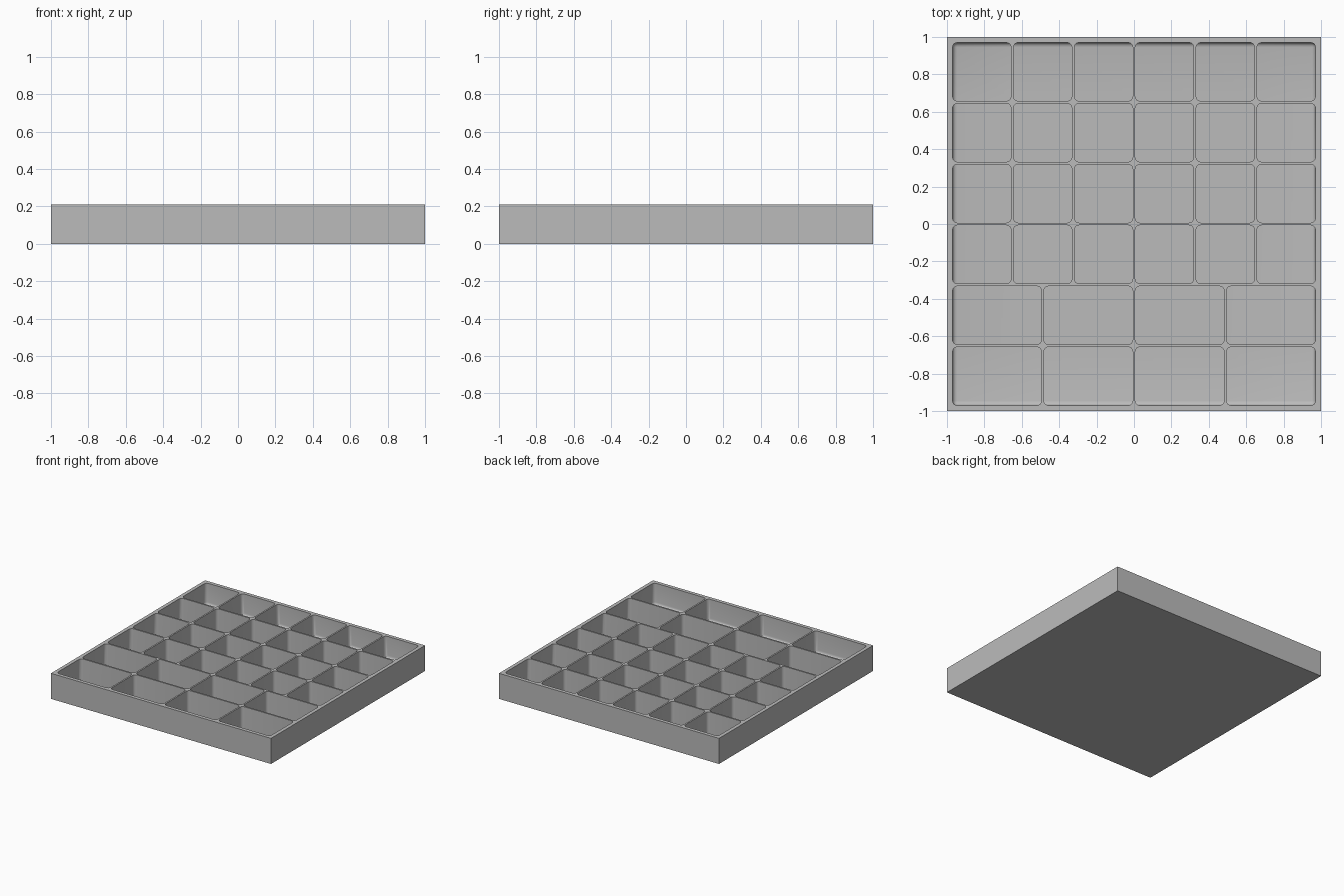
import bpy
import bmesh
from math import radians
from mathutils import Matrix

cube = bpy.data.objects.get("Cube")
if cube:
    bpy.data.objects.remove(cube, do_unlink=True)

HEIGHT = 0.21      # tray height
FLOOR = 0.03       # floor thickness
INNER = 0.97       # half width of the area holding the compartments
GAP = 0.013        # divider thickness
RADIUS = 0.025     # rounded corners and outer floor fillets
ROWS = [4, 4, 6, 6, 6, 6]   # compartments per row, front to back

grey = bpy.data.materials.new("plain grey")
grey.use_nodes = True
grey.diffuse_color = (0.5, 0.5, 0.5, 1)
grey.node_tree.nodes["Principled BSDF"].inputs["Base Color"].default_value = (0.5, 0.5, 0.5, 1)


def add_box(bm, x0, x1, y0, y1, z0, z1):
    centre = Matrix.Translation(((x0 + x1) / 2, (y0 + y1) / 2, (z0 + z1) / 2))
    size = Matrix.Diagonal((x1 - x0, y1 - y0, z1 - z0, 1))
    return bmesh.ops.create_cube(bm, size=1, matrix=centre @ size)["verts"]


def make_object(name, bm):
    mesh = bpy.data.meshes.new(name)
    bm.to_mesh(mesh)
    bm.free()
    mesh.materials.append(grey)
    obj = bpy.data.objects.new(name, mesh)
    bpy.context.collection.objects.link(obj)
    return obj


def spans(count):
    """Start and end of each compartment along one axis."""
    size = (2 * INNER - GAP * (count - 1)) / count
    return [(-INNER + i * (size + GAP), -INNER + i * (size + GAP) + size)
            for i in range(count)]


def rounded(edge):
    """Upright edges, and floor edges against the outer walls."""
    a, b = (v.co for v in edge.verts)
    if abs(a.z - b.z) > 0.01:
        return True
    on_floor = max(a.z, b.z) < FLOOR + 0.001
    outer = any(min(abs(a[k]), abs(b[k])) > INNER - 0.001
                and abs(a[k] - b[k]) < 0.001 for k in (0, 1))
    return on_floor and outer


# Solid tray block
bm = bmesh.new()
add_box(bm, -1, 1, -1, 1, 0, HEIGHT)
tray = make_object("compartment_tray", bm)

# Compartment hollows
bm = bmesh.new()
for (y0, y1), columns in zip(spans(len(ROWS)), ROWS):
    for x0, x1 in spans(columns):
        verts = add_box(bm, x0, x1, y0, y1, FLOOR, HEIGHT + 0.1)
        edges = {e for v in verts for e in v.link_edges}
        bmesh.ops.bevel(bm, geom=[e for e in edges if rounded(e)], offset=RADIUS,
                        segments=4, profile=0.5, affect='EDGES')
bmesh.ops.recalc_face_normals(bm, faces=bm.faces)
hollows = make_object("compartment_hollows", bm)
hollows.hide_render = True

# Carve the hollows out of the block
cut = tray.modifiers.new("carve", 'BOOLEAN')
cut.operation = 'DIFFERENCE'
cut.solver = 'EXACT'
cut.object = hollows
bpy.ops.object.select_all(action='DESELECT')
tray.select_set(True)
bpy.context.view_layer.objects.active = tray
bpy.ops.object.modifier_apply(modifier=cut.name)
bpy.data.objects.remove(hollows, do_unlink=True)
bpy.ops.object.shade_smooth_by_angle(angle=radians(30))
